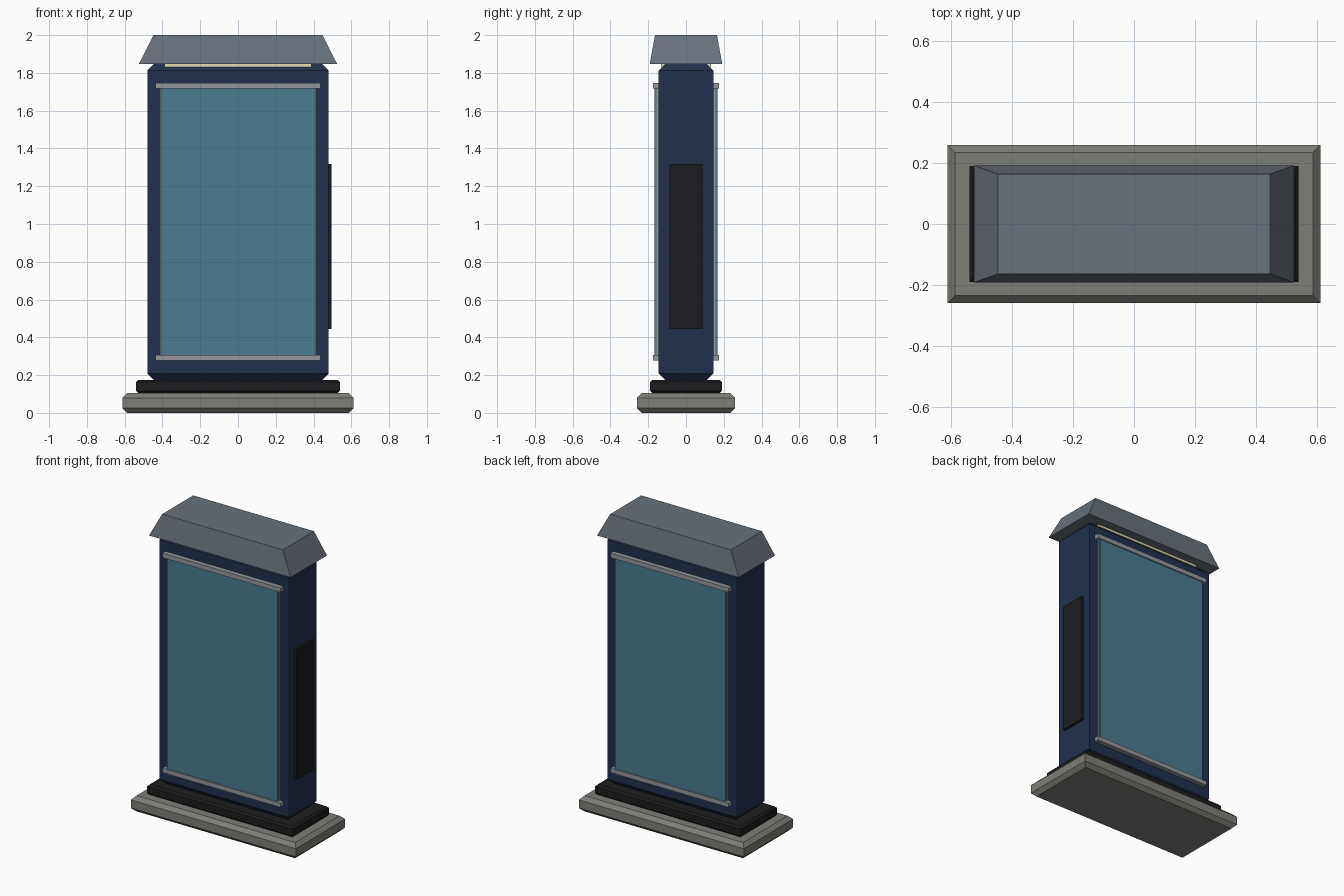
import bpy, bmesh

if "Cube" in bpy.data.objects:
    bpy.data.objects.remove(bpy.data.objects["Cube"])

def material(name, rgb):
    m = bpy.data.materials.new(name)
    m.diffuse_color = (*rgb, 1)
    m.use_nodes = True
    m.node_tree.nodes["Principled BSDF"].inputs["Base Color"].default_value = m.diffuse_color
    return m

STONE = material("stone", (0.21, 0.21, 0.19))
BLACK = material("black", (0.012, 0.012, 0.013))
NAVY = material("navy", (0.016, 0.03, 0.075))
SLATE = material("slate", (0.14, 0.17, 0.2))
GLASS = material("glass", (0.07, 0.2, 0.28))
STEEL = material("steel", (0.3, 0.31, 0.33))
CREAM = material("cream", (0.8, 0.74, 0.45))

def loft(name, rings, mat):
    """Stack of rectangles (half_x, half_y, z) joined into a closed solid."""
    bm = bmesh.new()
    loops = [[bm.verts.new((sx * hx, sy * hy, z))
              for sx, sy in ((-1, -1), (1, -1), (1, 1), (-1, 1))]
             for hx, hy, z in rings]
    for a, b in zip(loops, loops[1:]):
        for i in range(4):
            j = (i + 1) % 4
            bm.faces.new((a[i], a[j], b[j], b[i]))
    bm.faces.new(loops[0][::-1])
    bm.faces.new(loops[-1])
    me = bpy.data.meshes.new(name)
    bm.to_mesh(me)
    bm.free()
    me.materials.append(mat)
    ob = bpy.data.objects.new(name, me)
    bpy.context.collection.objects.link(ob)
    return ob

def slab(name, hx, hy, z0, z1, c, mat):
    """Block with its top and bottom rims chamfered by c."""
    return loft(name, [(hx - c, hy - c, z0), (hx, hy, z0 + c),
                       (hx, hy, z1 - c), (hx - c, hy - c, z1)], mat)

def box(name, x, y, z, mat):
    """Plain block from (min, max) ranges."""
    ob = loft(name, [((x[1] - x[0]) / 2, (y[1] - y[0]) / 2, h) for h in z], mat)
    ob.location = ((x[0] + x[1]) / 2, (y[0] + y[1]) / 2, 0)
    return ob

# Plinth, recessed foot, cabinet and roof cap
slab("plinth", 0.612, 0.26, 0, 0.105, 0.025, STONE)
slab("foot", 0.54, 0.19, 0.105, 0.175, 0.012, BLACK)
slab("cabinet", 0.48, 0.145, 0.175, 1.847, 0.034, NAVY)
loft("roof_cap", [(0.525, 0.192, 1.847), (0.447, 0.164, 2.0)], SLATE)

# Display window, its rails and the lamp on front and back
for side, s in (("front", -1), ("back", 1)):
    def span(a, b):
        return tuple(sorted((s * a, s * b)))
    box(f"{side}_window", (-0.41, 0.41), span(0.155, 0.168), (0.29, 1.735), GLASS)
    box(f"{side}_window_backing", (-0.415, 0.415), span(0.143, 0.156), (0.29, 1.735), STEEL)
    box(f"{side}_lower_rail", (-0.437, 0.437), span(0.144, 0.176), (0.277, 0.307), STEEL)
    box(f"{side}_upper_rail", (-0.437, 0.437), span(0.144, 0.176), (1.717, 1.747), STEEL)
    box(f"{side}_lamp", (-0.39, 0.39), span(0.10, 0.132), (1.832, 1.847), CREAM)

# Service panel on the right side only
box("service_panel", (0.47, 0.496), (-0.088, 0.088), (0.443, 1.318), BLACK)
